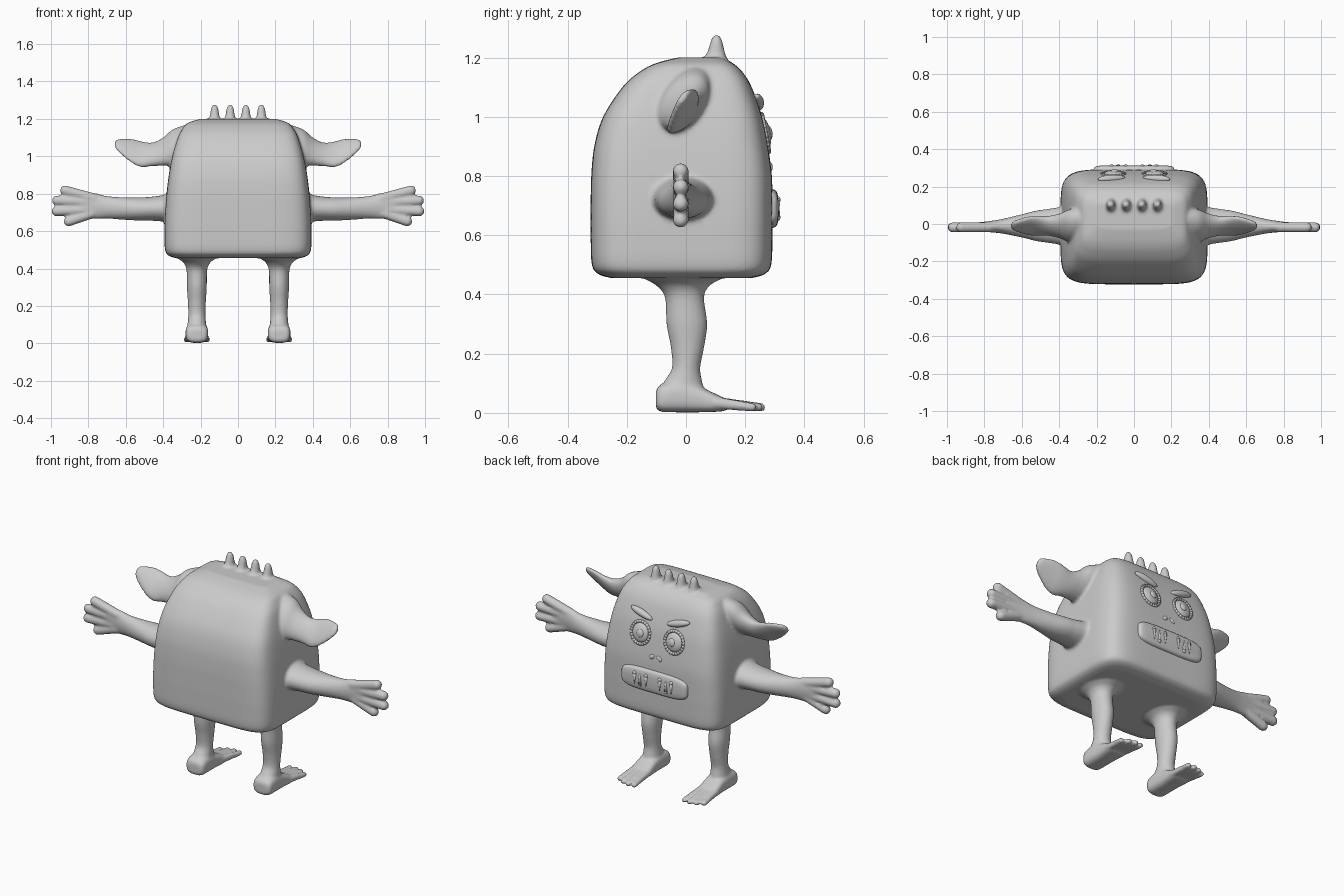
import bpy, bmesh, math
from mathutils import Vector, Matrix

if "Cube" in bpy.data.objects:
    bpy.data.objects.remove(bpy.data.objects["Cube"])


def spow(v, p):
    return math.copysign(abs(v) ** p, v)


def smooth_rows(rows, k=5):
    """Catmull-Rom interpolation of section parameters."""
    out = []
    for i in range(len(rows) - 1):
        a, b = rows[max(i - 1, 0)], rows[i]
        c, d = rows[i + 1], rows[min(i + 2, len(rows) - 1)]
        for j in range(k):
            t = j / k
            out.append([.5 * (2 * q + (r - p) * t + (2 * p - 5 * q + 4 * r - s) * t * t
                              + (3 * q - p - 3 * r + s) * t ** 3)
                        for p, q, r, s in zip(a, b, c, d)])
    out.append(list(rows[-1]))
    return out


def loft(bm, axis, rows, side=1, exp=2, tilt=0, n=48):
    """Rows are (t, centre1, centre2, radius1, radius2) along an axis."""
    rings = []
    for t, c1, c2, r1, r2 in smooth_rows(rows):
        ring = []
        for i in range(n):
            a = 2 * math.pi * i / n
            u, v = r1 * spow(math.cos(a), 2 / exp), r2 * spow(math.sin(a), 2 / exp)
            u, v = (c1 + u * math.cos(tilt) + v * math.sin(tilt),
                    c2 - u * math.sin(tilt) + v * math.cos(tilt))
            p = {'x': (t, u, v), 'y': (u, t, v), 'z': (u, v, t)}[axis]
            ring.append(bm.verts.new((p[0] * side, p[1], p[2])))
        rings.append(ring)
    for a, b in zip(rings, rings[1:]):
        for i in range(n):
            bm.faces.new((a[i], a[(i + 1) % n], b[(i + 1) % n], b[i]))
    bm.faces.new(rings[0])
    bm.faces.new(rings[-1])


def digit(bm, p0, p1, r0, r1, side=1):
    """Tapered rod with round ends."""
    p0, p1 = (Vector((p[0] * side, p[1], p[2])) for p in (p0, p1))
    d = p1 - p0
    rot = d.to_track_quat('Z', 'Y').to_matrix().to_4x4()
    bmesh.ops.create_cone(bm, cap_ends=True, segments=20, radius1=r0, radius2=r1,
                          depth=d.length, matrix=Matrix.Translation((p0 + p1) / 2) @ rot)
    for p, r in ((p0, r0), (p1, r1)):
        bmesh.ops.create_uvsphere(bm, u_segments=20, v_segments=12, radius=r,
                                  matrix=Matrix.Translation(p))


def blob(bm, c, s, rot=0, tip=0):
    m = (Matrix.Translation(c) @ Matrix.Rotation(tip, 4, 'X') @ Matrix.Rotation(rot, 4, 'Y')
         @ Matrix.Diagonal((*s, 1)))
    bmesh.ops.create_uvsphere(bm, u_segments=32, v_segments=20, radius=1, matrix=m)


def finish(bm, name):
    bmesh.ops.recalc_face_normals(bm, faces=bm.faces)
    me = bpy.data.meshes.new(name)
    bm.to_mesh(me)
    bm.free()
    me.polygons.foreach_set('use_smooth', [True] * len(me.polygons))
    ob = bpy.data.objects.new(name, me)
    bpy.context.collection.objects.link(ob)
    return ob


# Torso: (z, half width, back y, front y)
bm = bmesh.new()
torso = [(.455, .33, -.25, .22), (.468, .37, -.295, .265), (.5, .39, -.318, .288),
         (.6, .393, -.322, .292), (.7, .39, -.322, .292), (.8, .382, -.32, .29),
         (.9, .37, -.31, .277), (1.0, .352, -.28, .257), (1.1, .322, -.215, .222),
         (1.15, .295, -.16, .192), (1.18, .265, -.105, .16), (1.2, .2, -.03, .12)]
loft(bm, 'z', [(z, 0, (a + b) / 2, w, (b - a) / 2) for z, w, a, b in torso], exp=6, n=96)

arm = [(.33, -.01, .72, .15, .11), (.39, -.01, .722, .105, .075), (.45, -.01, .72, .092, .065),
       (.52, -.01, .718, .082, .062), (.6, -.01, .72, .062, .06), (.7, -.012, .727, .04, .06),
       (.77, -.014, .735, .03, .07), (.83, -.016, .735, .025, .075), (.87, -.016, .732, .018, .055)]
fingers = [((.77, .775), (.925, .817)), ((.8, .755), (.968, .763)),
           ((.8, .715), (.97, .706)), ((.78, .695), (.905, .652))]
leg = [(.5, .22, -.01, .13, .17), (.455, .22, -.01, .1, .13), (.43, .22, -.01, .07, .09),
       (.39, .22, -.005, .055, .066), (.3, .22, .003, .053, .069), (.22, .22, .005, .048, .056),
       (.15, .22, 0, .046, .048), (.1, .22, -.01, .05, .066), (.04, .22, -.01, .055, .075)]
foot = [(-.102, .22, .045, .04, .028), (-.085, .22, .05, .058, .046), (-.03, .22, .055, .06, .053),
        (.04, .22, .047, .058, .045), (.09, .22, .036, .06, .033), (.13, .22, .028, .06, .022)]
ear = [(.29, -.01, 1.05, .08, .13), (.35, -.01, 1.045, .07, .11), (.4, -.01, 1.025, .052, .085),
       (.46, -.01, 1.01, .038, .073), (.52, -.01, 1.012, .028, .083), (.57, -.01, 1.03, .022, .077),
       (.62, -.01, 1.05, .017, .054), (.645, -.01, 1.06, .014, .036), (.658, -.01, 1.063, .01, .018)]

# Limbs and ears on both sides
for s in (1, -1):
    loft(bm, 'x', arm, s)
    for (x0, z0), (x1, z1) in fingers:
        digit(bm, (x0, -.017, z0), (x1, -.018, z1), .027, .027, s)
    loft(bm, 'z', leg, s)
    loft(bm, 'y', foot, s, exp=3)
    for i, end in enumerate((.25, .255, .245, .225)):
        digit(bm, (.178 + .028 * i, .1, .034), (.165 + .037 * i, end, .019), .021, .015, s)
    loft(bm, 'x', ear, s, tilt=math.radians(36))

# Head knobs
for x in (-.125, -.042, .042, .125):
    loft(bm, 'z', [(1.17, x, .1, .045, .05), (1.2, x, .1, .03, .038), (1.225, x, .102, .024, .028),
                   (1.25, x, .103, .021, .022), (1.27, x, .103, .014, .014),
                   (1.278, x, .103, .005, .005)], n=24)

body = finish(bm, 'body')
rm = body.modifiers.new('merge', 'REMESH')
rm.mode = 'VOXEL'
rm.voxel_size = .008
rm.use_smooth_shade = True
sm = body.modifiers.new('soften', 'SMOOTH')
sm.factor = .5
sm.iterations = 5

# Eyes: lid ring, eyeball, pupil ; then brows and nostrils
eyes, brows, nose = bmesh.new(), bmesh.new(), bmesh.new()
lean = math.radians(11)
for s in (1, -1):
    c = Vector((.11 * s, .264, .945))
    blob(eyes, c, (.052, .022, .055), tip=lean)
    blob(eyes, c + Vector((-.006 * s, .016, .002)), (.022, .012, .024), tip=lean)
    ring = [c + Vector((.06 * math.cos(a), .003 - .2 * .06 * math.sin(a), .062 * math.sin(a)))
            for a in (2 * math.pi * i / 24 for i in range(24))]
    for p, q in zip(ring, ring[1:] + ring[:1]):
        digit(eyes, p, q, .009, .009)
    blob(brows, (.12 * s, .243, 1.05), (.075, .02, .02), rot=-.28 * s, tip=lean)
    blob(nose, (.025 * s, .281, .83), (.022, .012, .014), rot=.6 * s)
finish(eyes, 'eyes')
finish(brows, 'brows')
finish(nose, 'nose')

# Mouth pad and fangs
bm = bmesh.new()
loft(bm, 'y', [(.27, 0, .69, .22, .07), (.295, 0, .69, .215, .065), (.307, 0, .69, .205, .056),
               (.312, 0, .69, .18, .035)], exp=4, n=64)
finish(bm, 'mouth')
bm = bmesh.new()
for x, d in ((-.12, -1), (-.045, -1), (.045, -1), (.12, -1), (-.085, 1), (.085, 1)):
    digit(bm, (x, .306, .69 - d * .03), (x, .309, .69 + d * .035), .013, .003)
finish(bm, 'fangs')
